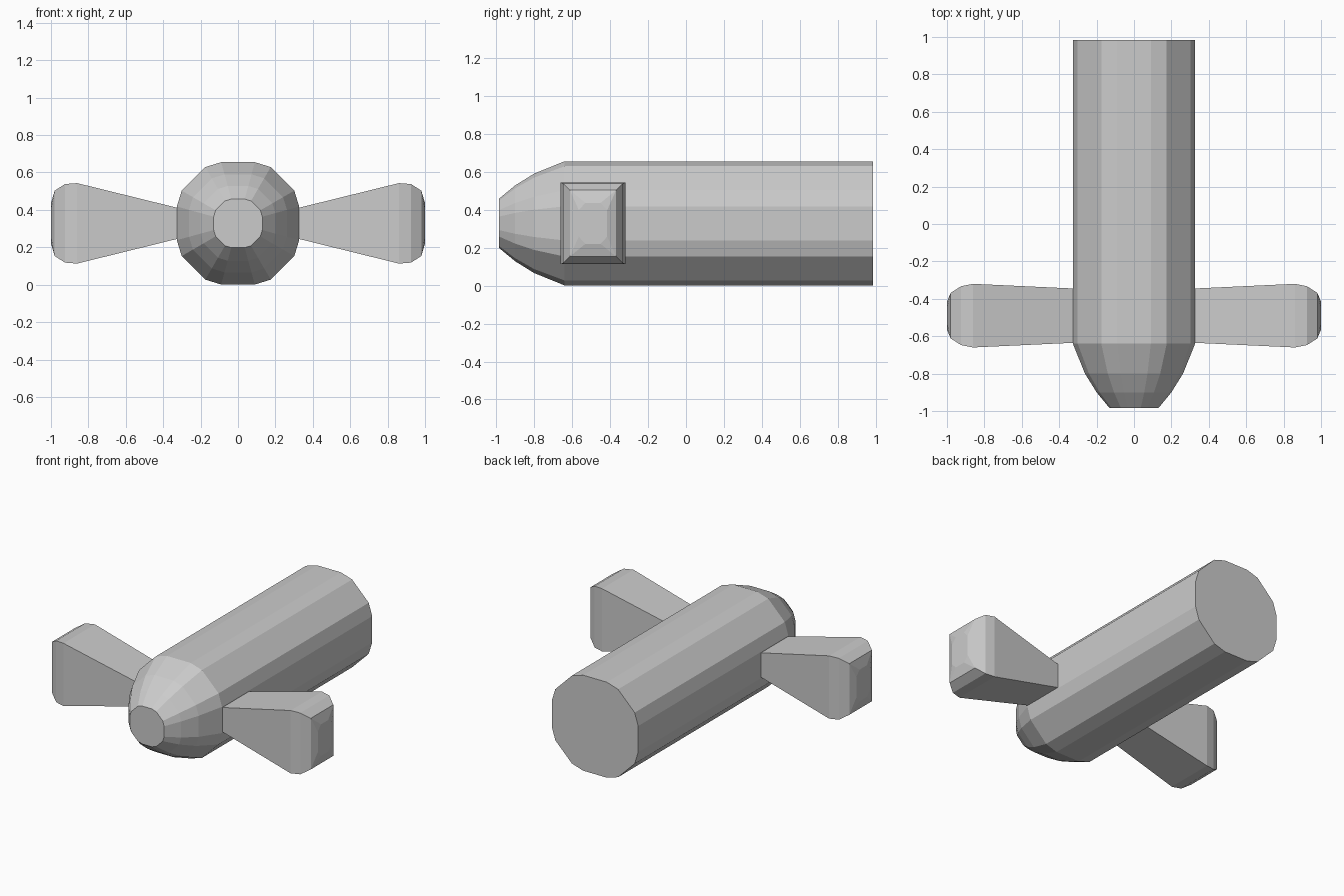
import bpy, bmesh

if "Cube" in bpy.data.objects:
    bpy.data.objects.remove(bpy.data.objects["Cube"])

CZ = 0.328  # height of the body axis


def add_object(name, bm):
    bmesh.ops.recalc_face_normals(bm, faces=bm.faces)
    mesh = bpy.data.meshes.new(name)
    bm.to_mesh(mesh)
    bm.free()
    obj = bpy.data.objects.new(name, mesh)
    bpy.context.collection.objects.link(obj)
    return obj


# Body: octagon-like section with clipped corners, lofted along y
quadrant = [(1.0, 0.275), (0.92, 0.535), (0.535, 0.92), (0.275, 1.0)]
section = (quadrant
           + [(-x, z) for x, z in reversed(quadrant)]
           + [(-x, -z) for x, z in quadrant]
           + [(x, -z) for x, z in reversed(quadrant)])
stations = [(0.985, 0.327), (-0.64, 0.327), (-0.80, 0.262), (-0.90, 0.2), (-0.985, 0.13)]

bm = bmesh.new()
rings = [[bm.verts.new((x * r, y, CZ + z * r)) for x, z in section] for y, r in stations]
n = len(section)
for a, b in zip(rings, rings[1:]):
    for i in range(n):
        j = (i + 1) % n
        bm.faces.new((a[i], a[j], b[j], b[i]))
bm.faces.new(rings[0])
bm.faces.new(rings[-1])
add_object("body", bm)

# Side fin: flared block with a rounded tip (x, half depth, half height)
fin = [(0.30, 0.144, 0.077), (0.86, 0.17, 0.215), (0.925, 0.157, 0.21),
       (0.98, 0.122, 0.175), (1.0, 0.04, 0.108), (1.0, 0.075, 0.07)]
bm = bmesh.new()
for x, hy, hz in fin:
    for sy in (-1, 1):
        for sz in (-1, 1):
            bm.verts.new((x, -0.49 + sy * hy, CZ + sz * hz))
bmesh.ops.convex_hull(bm, input=bm.verts[:])
bmesh.ops.dissolve_limit(bm, angle_limit=0.02, verts=bm.verts[:], edges=bm.edges[:])
fins = add_object("side_fins", bm)
fins.modifiers.new("mirror", 'MIRROR').use_axis[0] = True
